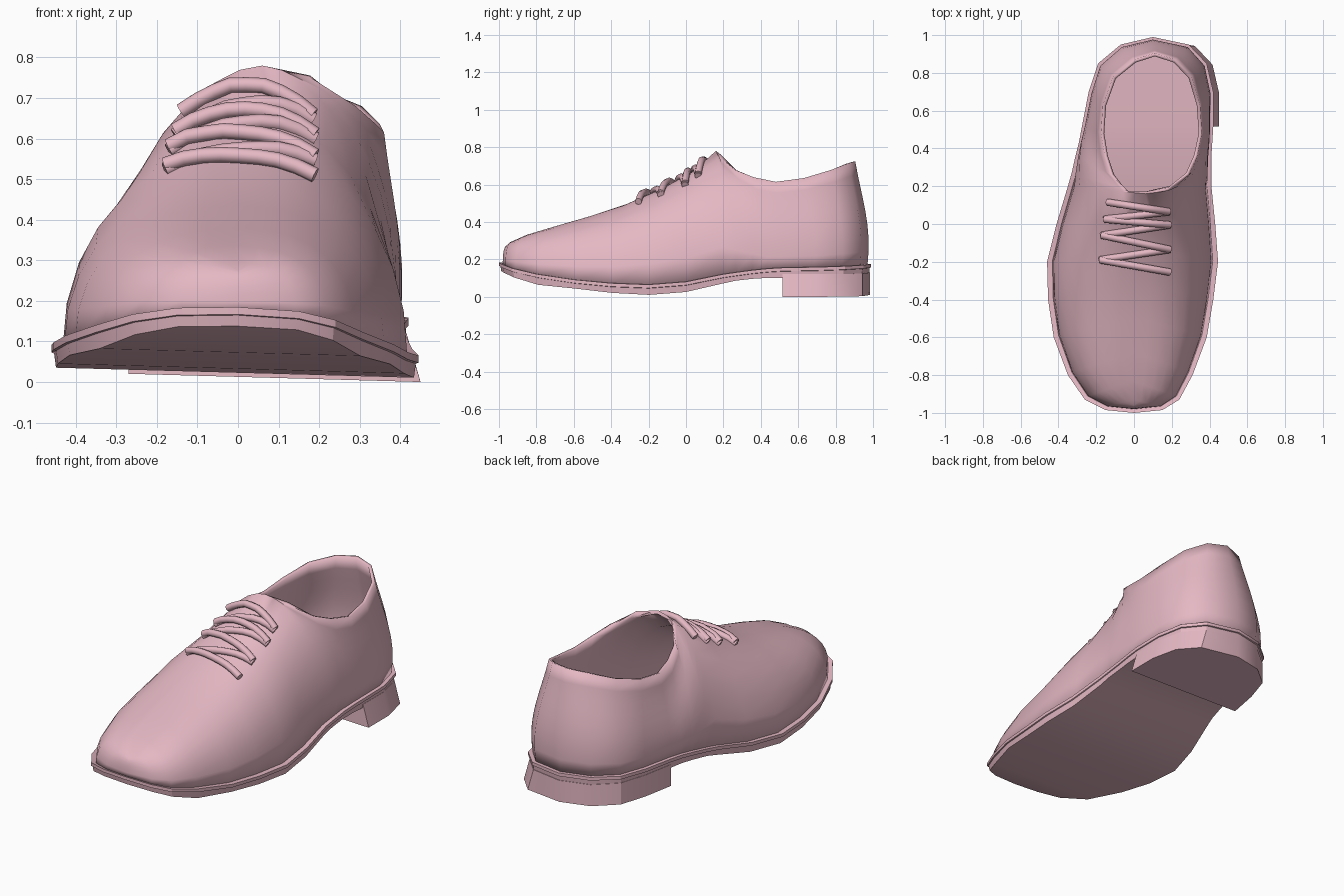
import bpy, bmesh, math
from mathutils import Vector
from mathutils.bvhtree import BVHTree

if "Cube" in bpy.data.objects:
    bpy.data.objects.remove(bpy.data.objects["Cube"])

pink = bpy.data.materials.new("pink_leather")
pink.diffuse_color = (0.78, 0.48, 0.55, 1)
pink.use_nodes = True
pink.node_tree.nodes["Principled BSDF"].inputs["Base Color"].default_value = pink.diffuse_color

# Sole stations from toe to heel: y, left x, right x, welt top z, sole bottom z
SOLE = [
    (-1.0, 0, 0, .172, .125), (-.985, -.15, .15, .166, .12), (-.93, -.26, .24, .147, .097),
    (-.8, -.35, .31, .118, .06), (-.6, -.425, .385, .09, .042), (-.4, -.455, .42, .072, .02),
    (-.2, -.46, .445, .065, .01), (0, -.41, .43, .08, .025), (.2, -.35, .41, .12, .07),
    (.27, -.33, .41, .13, .085), (.36, -.31, .41, .142, .095), (.44, -.29, .415, .15, .1),
    (.52, -.275, .42, .155, .1), (.7, -.24, .42, .158, .1), (.85, -.19, .385, .162, .1),
    (.95, -.07, .29, .165, .1), (.99, .1, .1, .165, .1)]

# Upper edge of the same stations (instep ridge, then collar): left x, right x, y, z
TOP = [
    (0, 0, -.955, .275), (0, 0, -.93, .295), (-.01, -.01, -.83, .335), (0, 0, -.68, .38),
    (0, 0, -.5, .435), (.01, .01, -.32, .495), (.02, .02, -.13, .58), (.03, .03, .03, .665),
    (.06, .06, .16, .78), (-.03, .18, .175, .75), (-.12, .29, .26, .68), (-.155, .335, .36, .64),
    (-.175, .36, .48, .615), (-.165, .35, .63, .635), (-.11, .305, .78, .68),
    (0, .22, .87, .715), (.11, .11, .905, .725)]


def tilt(x):
    # The whole shoe leans slightly towards +x
    return (.455 - x) * .028


def finish(name, bm, angle=40):
    bmesh.ops.remove_doubles(bm, verts=bm.verts, dist=.0005)
    bmesh.ops.recalc_face_normals(bm, faces=bm.faces)
    me = bpy.data.meshes.new(name)
    bm.to_mesh(me)
    ob = bpy.data.objects.new(name, me)
    bpy.context.collection.objects.link(ob)
    me.materials.append(pink)
    bpy.context.view_layer.objects.active = ob
    ob.select_set(True)
    bpy.ops.object.shade_smooth_by_angle(angle=math.radians(angle))
    ob.select_set(False)
    return ob


def slab(name, layers):
    """Stack of outlines, each a list of (left, right) point pairs, capped across."""
    bm = bmesh.new()
    rings = []
    for pairs in layers:
        left = [bm.verts.new(p[0]) for p in pairs]
        right = [bm.verts.new(p[1]) for p in pairs]
        rings.append((left, right, left[::-1] + right))
    for (_, _, a), (_, _, b) in zip(rings, rings[1:]):
        for i in range(len(a)):
            j = (i + 1) % len(a)
            bm.faces.new((a[i], a[j], b[j], b[i]))
    for l, r, _ in (rings[0], rings[-1]):
        for i in range(len(l) - 1):
            bm.faces.new((l[i], l[i + 1], r[i + 1], r[i]))
    return finish(name, bm, 30)


def outline(rows, z_of, scale=1.0, flare=0.0):
    pairs = []
    for row in rows:
        y, xl, xr = row[:3]
        c, h = (xl + xr) / 2, (xr - xl) / 2 * scale
        f = flare if h > 0 else 0
        pairs.append([(x, y * (1 - (1 - scale) * .5), z_of(row) + tilt(x))
                      for x in (c - h, c + h + f)])
    return pairs


# Sole with thin welt edge
slab("sole", [
    outline(SOLE, lambda r: r[3]),
    outline(SOLE, lambda r: r[3] - .018),
    outline(SOLE, lambda r: r[3] - .02, .985),
    outline(SOLE, lambda r: r[4], .975)])

# Heel block, flared on the outer side
heel_rows = SOLE[12:]
slab("heel", [
    outline(heel_rows, lambda r: r[4] + .02, .985),
    outline(heel_rows, lambda r: 0, .985, .035)])

# Upper: each station is a bezier wall from the welt to the ridge or collar
SEG = 8


def wall(i, side):
    s, t = SOLE[i], TOP[i]
    c = (s[1] + s[2]) / 2
    x = c + (s[1 + side] - c) * .94
    b = Vector((x, s[0] * .98, s[3] - .01 + tilt(x)))
    e = Vector((t[side], t[2], t[3]))
    k = {9: .3, 10: .6}.get(i, 0 if i < 9 else 1)
    w = (.7 - .35 * max(0, i - 2) / 6) * (1 - k) + .5 * k
    out = Vector((b.x - e.x, b.y - e.y, 0))
    h = e.z - b.z
    p1 = b + Vector((0, 0, h * (.65 - .25 * k))) + out * .4 * k
    p2 = e + out * w - Vector((0, 0, h * .35 * k))
    pts = []
    for n in range(SEG + 1):
        u = n / SEG
        v = 1 - u
        pts.append(b * v**3 + p1 * 3 * v * v * u + p2 * 3 * v * u * u + e * u**3)
    return pts


bm = bmesh.new()
for side in (0, 1):
    cols = [[bm.verts.new(p) for p in wall(i, side)] for i in range(len(SOLE))]
    for a, b in zip(cols, cols[1:]):
        for n in range(SEG):
            f = (a[n], b[n], b[n + 1], a[n + 1])
            bm.faces.new(f if side else f[::-1])
surface = BVHTree.FromBMesh(bm)
upper = finish("upper", bm, 50)
sol = upper.modifiers.new("lining", 'SOLIDIFY')
sol.thickness = .018
sol.offset = -1


# Laces draped over the instep
def lace(name, start, end, lift):
    cu = bpy.data.curves.new(name, 'CURVE')
    cu.dimensions = '3D'
    cu.bevel_depth = .019
    cu.bevel_resolution = 2
    cu.use_fill_caps = True
    sp = cu.splines.new('POLY')
    sp.points.add(8)
    for n in range(9):
        u = n / 8
        x, y = (start[k] + (end[k] - start[k]) * u for k in (0, 1))
        hit = surface.ray_cast(Vector((x, y, 2)), Vector((0, 0, -1)))[0]
        z = (hit.z if hit else .6) + lift
        sp.points[n].co = (x, y, z, 1)
    sp.use_smooth = True
    ob = bpy.data.objects.new(name, cu)
    bpy.context.collection.objects.link(ob)
    cu.materials.append(pink)


bars = [((-.18, -.19), (.19, -.255)), ((-.17, -.06), (.19, -.135)),
        ((-.155, .025), (.19, -.005)), ((-.14, .115), (.185, .065))]
for n, (a, b) in enumerate(bars):
    lace(f"lace_bar_{n + 1}", a, b, .02)
for n in range(3):
    lace(f"lace_cross_{n + 1}", bars[n][0], bars[n + 1][1], .008)
